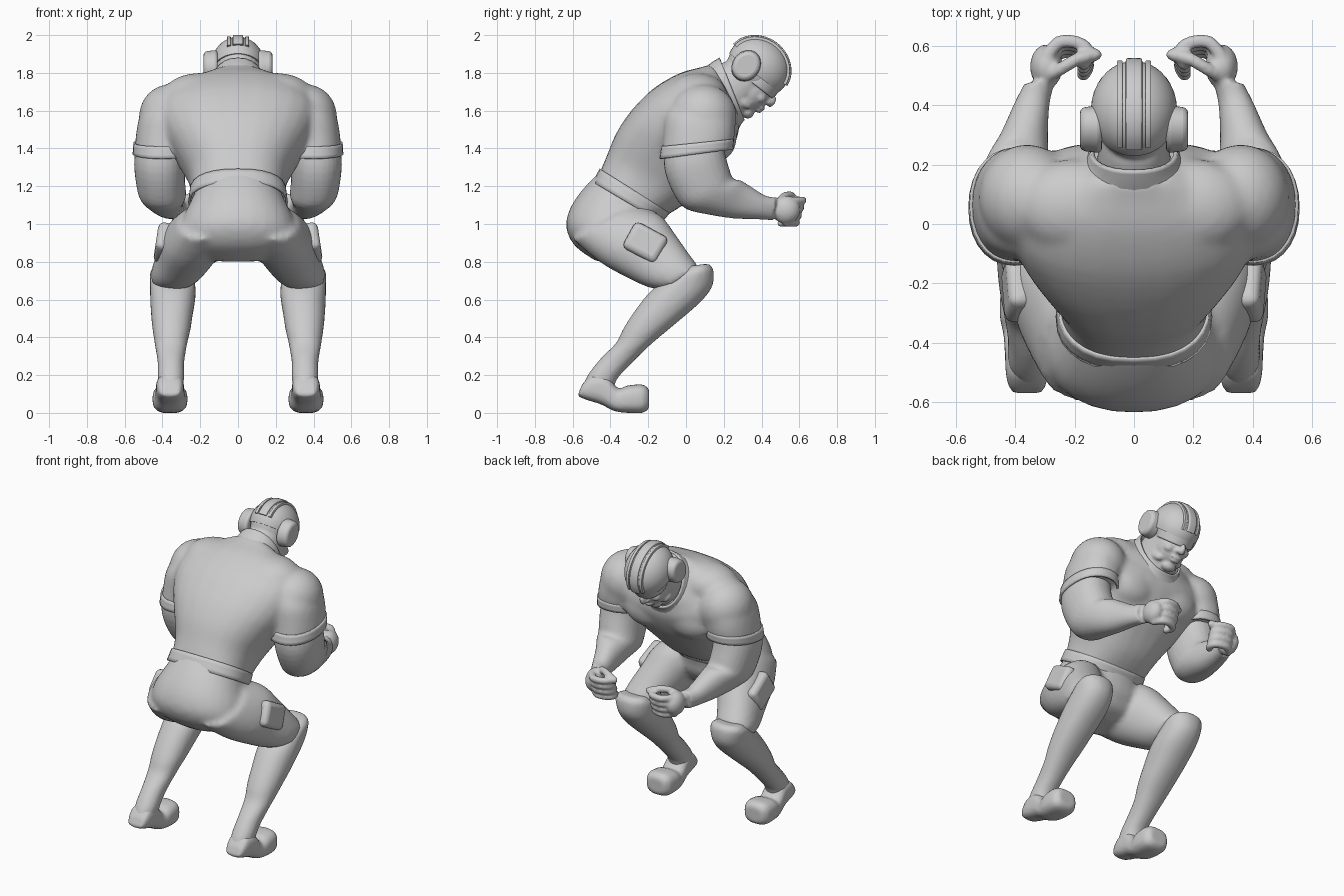
import bpy, bmesh, math
from mathutils import Matrix, Vector

if "Cube" in bpy.data.objects:
    bpy.data.objects.remove(bpy.data.objects["Cube"])

I4 = Matrix.Identity(4)
SIDES = (1, -1)
crisp = []


def spline(rings, steps):
    """Catmull-Rom interpolation of ring parameter tuples."""
    out = []
    for i in range(len(rings) - 1):
        p0, p1 = rings[max(i - 1, 0)], rings[i]
        p2, p3 = rings[i + 1], rings[min(i + 2, len(rings) - 1)]
        for k in range(steps):
            t = k / steps
            out.append([0.5 * (2 * b + (c - a) * t + (2 * a - 5 * b + 4 * c - d) * t * t
                               + (3 * b - a - 3 * c + d) * t ** 3)
                        for a, b, c, d in zip(p0, p1, p2, p3)])
    return out + [rings[-1]]


def skin(bm, loops, cap=True):
    loops = [[bm.verts.new(p) for p in loop] for loop in loops]
    n = len(loops[0])
    for p, q in zip(loops, loops[1:]):
        for i in range(n):
            j = (i + 1) % n
            bm.faces.new((p[i], p[j], q[j], q[i]))
    if cap:
        bm.faces.new(loops[0][::-1])
        bm.faces.new(loops[-1])


def loft(bm, rings, s=1, n=28, e=2.2, steps=3, cap=True, M=I4):
    """Ring = back y,z, front y,z, centre x, half-width; s mirrors in x."""
    power = lambda v: math.copysign(abs(v) ** (2 / e), v)
    loops = []
    for yb, zb, yf, zf, cx, a in spline(rings, steps):
        loop = []
        for i in range(n):
            t = math.tau * i / n
            c, d = power(math.cos(t)), power(math.sin(t))
            loop.append(M @ Vector((s * (cx + a * c), (yb + yf) / 2 + d * (yf - yb) / 2,
                                    (zb + zf) / 2 + d * (zf - zb) / 2)))
        loops.append(loop)
    skin(bm, loops, cap)


def ball(bm, c, r, M=I4, rot=0, u=24, v=14):
    T = M @ Matrix.Translation(c) @ Matrix.Rotation(rot, 4, 'X') @ Matrix.Diagonal((*r, 1))
    loops = []
    for k in range(v):
        h = math.pi * (k + .2) / (v - .6)
        loops.append([T @ Vector((math.sin(h) * math.cos(math.tau * i / u),
                                  math.sin(h) * math.sin(math.tau * i / u), -math.cos(h)))
                      for i in range(u)])
    skin(bm, loops)


def finish(name, bm, voxel=0, smooth=0, solid=0, bevel=0):
    bmesh.ops.recalc_face_normals(bm, faces=bm.faces)
    me = bpy.data.meshes.new(name)
    bm.to_mesh(me)
    bm.free()
    ob = bpy.data.objects.new(name, me)
    bpy.context.collection.objects.link(ob)
    if voxel:
        m = ob.modifiers.new("blend", 'REMESH')
        m.mode, m.voxel_size, m.use_smooth_shade = 'VOXEL', voxel, True
        m = ob.modifiers.new("soften", 'SMOOTH')
        m.factor, m.iterations = 0.5, smooth
        return
    if solid:
        m = ob.modifiers.new("thickness", 'SOLIDIFY')
        m.thickness, m.offset = solid, 0
    if bevel:
        m = ob.modifiers.new("round", 'BEVEL')
        m.width, m.segments = bevel, 3
    crisp.append(ob)


# shirt: torso, pectorals, shoulders and sleeves blended together
bm = bmesh.new()
loft(bm, [(-.475, 1.23, -.13, 1.03, 0, .245), (-.42, 1.36, 0, 1.11, 0, .26),
          (-.37, 1.48, .10, 1.21, 0, .32), (-.29, 1.60, .19, 1.31, 0, .39),
          (-.17, 1.72, .25, 1.41, 0, .43), (-.03, 1.80, .28, 1.49, 0, .38),
          (.08, 1.83, .28, 1.54, 0, .26), (.14, 1.85, .29, 1.58, 0, .15)], e=2.4)
for s in SIDES:
    ball(bm, (s * .16, .16, 1.46), (.17, .11, .13))
    ball(bm, (s * .36, .09, 1.57), (.165, .18, .17))
    ball(bm, (s * .20, .06, 1.68), (.20, .16, .12))
    loft(bm, [(-.06, 1.68, .20, 1.68, .31, .11), (-.11, 1.58, .255, 1.58, .365, .15),
              (-.12, 1.47, .26, 1.48, .39, .15), (-.13, 1.36, .245, 1.41, .40, .147)], s)
finish("shirt", bm, .018, 6)

# sleeve hems
bm = bmesh.new()
for s in SIDES:
    loft(bm, [(-.125, 1.41, .25, 1.45, .40, .148), (-.135, 1.345, .245, 1.395, .402, .15)], s, cap=False)
finish("sleeve_hem", bm, solid=.012)

# shirt hem over the hips
bm = bmesh.new()
loft(bm, [(-.452, 1.29, -.09, 1.06, 0, .25), (-.49, 1.22, -.135, 1.01, 0, .258)], e=2.4, cap=False)
finish("shirt_hem", bm, solid=.012)

# collar
bm = bmesh.new()
loft(bm, [(.10, 1.82, .27, 1.50, 0, .19), (.14, 1.85, .285, 1.53, 0, .155),
          (.18, 1.875, .305, 1.555, 0, .14)], cap=False)
finish("collar", bm, solid=.014)

# shorts: pelvis and thighs
bm = bmesh.new()
loft(bm, [(-.455, 1.28, -.10, 1.06, 0, .22), (-.55, 1.18, -.12, 1.0, 0, .26),
          (-.615, 1.08, -.13, .94, 0, .30), (-.635, .98, -.16, .89, 0, .31),
          (-.585, .88, -.2, .84, 0, .27), (-.47, .80, -.28, .81, 0, .15)])
for s in SIDES:
    loft(bm, [(-.60, .92, -.28, 1.10, .18, .14), (-.46, .80, -.14, 1.05, .23, .165),
              (-.32, .72, -.06, .95, .275, .15), (-.2, .665, .01, .85, .32, .135),
              (-.11, .65, .07, .77, .345, .12)], s)
finish("shorts", bm, .018, 6)

# thigh pouches
for s in SIDES:
    bm = bmesh.new()
    T = (Matrix.Translation((s * .395, -.215, .90)) @ Matrix.Rotation(s * -.15, 4, 'Y')
         @ Matrix.Rotation(-.5, 4, 'X') @ Matrix.Diagonal((.08, .20, .16, 1)))
    bmesh.ops.create_cube(bm, size=1, matrix=T)
    finish("thigh_pouch", bm, bevel=.03)

# long socks from knee to ankle
bm = bmesh.new()
for s in SIDES:
    loft(bm, [(.0, .775, .115, .79, .35, .085), (-.05, .735, .143, .765, .35, .115),
              (-.15, .675, .143, .68, .346, .12), (-.21, .62, .09, .60, .345, .12),
              (-.285, .52, -.01, .51, .35, .11), (-.335, .44, -.10, .435, .352, .10),
              (-.37, .37, -.20, .35, .355, .085), (-.45, .29, -.31, .24, .355, .07),
              (-.52, .20, -.37, .17, .355, .07), (-.555, .12, -.39, .08, .355, .06)], s)
finish("sock", bm, .014, 3)

# shoes resting on the toes
bm = bmesh.new()
for s in SIDES:
    loft(bm, [(-.575, .09, -.55, .15, .36, .055), (-.53, .07, -.50, .2, .36, .07),
              (-.45, .045, -.42, .2, .36, .075), (-.38, .01, -.36, .13, .36, .08),
              (-.31, .0, -.31, .145, .36, .092), (-.23, .0, -.23, .15, .36, .088),
              (-.195, .025, -.195, .125, .36, .06)], s, e=2.8)
finish("shoe", bm, .012, 2)

# bare arms with closed fists
bm = bmesh.new()
for s in SIDES:
    loft(bm, [(-.09, 1.5, .2, 1.5, .40, .12), (-.115, 1.38, .2, 1.42, .41, .132),
              (-.11, 1.27, .21, 1.36, .415, .135), (-.06, 1.15, .23, 1.29, .41, .13),
              (.0, 1.08, .25, 1.24, .40, .125), (.12, 1.05, .29, 1.23, .39, .105),
              (.25, 1.03, .34, 1.20, .37, .08), (.38, 1.025, .42, 1.15, .345, .06),
              (.46, 1.02, .48, 1.14, .32, .05)], s)
    ball(bm, (s * .295, .53, 1.075), (.055, .075, .075))
    # curled fingers, then the thumb
    for k in range(4):
        path = [(.29, .57), (.255, .61), (.21, .615), (.17, .60), (.155, .57), (.17, .54)]
        for x, y in spline(path, 3):
            ball(bm, (s * x, y - .012 * k, 1.125 - .04 * k), (.024, .024, .021), u=10, v=7)
    for p in spline([(.30, .49, 1.11), (.25, .52, 1.145), (.19, .555, 1.15), (.13, .57, 1.13)], 4):
        ball(bm, (s * p[0], p[1], p[2]), (.023,) * 3, u=10, v=7)
finish("arm", bm, .01, 2)

# head and neck, the head is pitched forward
H = Matrix.Translation((0, .35, 1.82)) @ Matrix.Rotation(math.radians(-38), 4, 'X')
bm = bmesh.new()
loft(bm, [(.08, 1.76, .26, 1.53, 0, .13), (.17, 1.84, .32, 1.60, 0, .12),
          (.24, 1.87, .40, 1.68, 0, .11)])
ball(bm, (0, .01, .01), (.13, .155, .13), H)
ball(bm, (0, .065, -.09), (.10, .105, .12), H)
ball(bm, (0, .115, -.195), (.05, .042, .035), H)      # chin
ball(bm, (0, .18, -.07), (.02, .028, .036), H, .3)    # nose
ball(bm, (0, .165, -.13), (.04, .02, .011), H)        # upper lip
ball(bm, (0, .16, -.153), (.034, .02, .011), H)       # lower lip
for s in SIDES:
    ball(bm, (s * .055, .125, -.09), (.035, .035, .03), H)   # cheek
    ball(bm, (s * .07, .06, -.165), (.035, .06, .03), H)     # jaw
    ball(bm, (s * .02, .17, -.088), (.014, .02, .013), H)    # nostril
finish("head", bm, .009, 2)

# helmet dome ending at the brow
bm = bmesh.new()
dome = []
for k in range(13):
    h = math.radians(105 - 8.6 * k)
    w = math.sin(h)
    dome.append([H @ Vector((.145 * w * math.cos(math.tau * i / 40),
                             .02 + .172 * w * math.sin(math.tau * i / 40),
                             .03 + .152 * math.cos(h))) for i in range(40)])
skin(bm, dome)
finish("helmet", bm)

# raised helmet ridges front to back
bm = bmesh.new()
for x, w, k in ((0, .028, 1.06), (.048, .010, 1.01), (-.048, .010, 1.01)):
    arc = []
    for i in range(13):
        t = math.radians(5 + 170 * i / 12)
        c, d = .172 * math.cos(t), .152 * math.sin(t)
        arc.append((.02 + .85 * c, .03 + .85 * d, .02 + k * c, .03 + k * d, x, w))
    loft(bm, arc, n=24, e=6, steps=2, M=H)
finish("helmet_ridge", bm)

# ear cups
bm = bmesh.new()
for s in SIDES:
    T = (H @ Matrix.Translation((s * .145, -.035, -.005)) @ Matrix.Diagonal((1, .9, 1.05, 1))
         @ Matrix.Rotation(s * math.pi / 2, 4, 'Y'))
    bmesh.ops.create_cone(bm, cap_ends=True, segments=32, radius1=.085, radius2=.075, depth=.075, matrix=T)
finish("ear_cup", bm, bevel=.018)

# goggles
bm = bmesh.new()
T = H @ Matrix.Translation((0, .065, -.025)) @ Matrix.Diagonal((.118, .122, 1, 1))
bmesh.ops.create_cone(bm, cap_ends=True, segments=40, radius1=.96, radius2=1, depth=.065, matrix=T)
finish("goggles", bm, bevel=.008)

# keep hard edges on the crisp parts
for ob in crisp:
    ob.select_set(True)
bpy.context.view_layer.objects.active = crisp[0]
bpy.ops.object.shade_smooth_by_angle(angle=math.radians(40))
